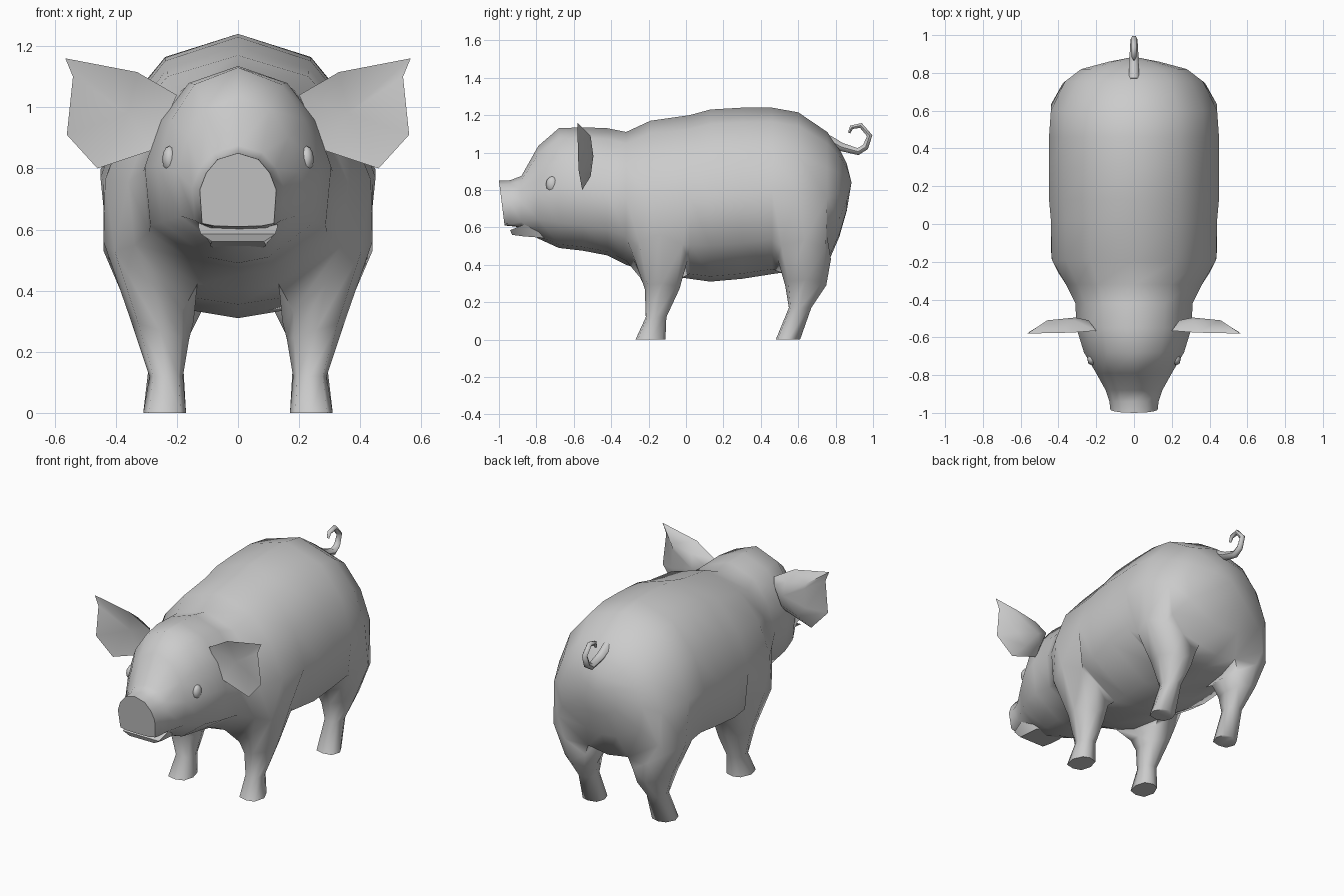
import bpy, bmesh, math
from mathutils import Vector

if "Cube" in bpy.data.objects:
    bpy.data.objects.remove(bpy.data.objects["Cube"])


def smooth(ob, angle):
    bpy.ops.object.select_all(action='DESELECT')
    ob.select_set(True)
    bpy.context.view_layer.objects.active = ob
    bpy.ops.object.shade_smooth_by_angle(angle=math.radians(angle))


def finish(bm, name, angle=50):
    bmesh.ops.recalc_face_normals(bm, faces=bm.faces[:])
    me = bpy.data.meshes.new(name)
    bm.to_mesh(me)
    bm.free()
    ob = bpy.data.objects.new(name, me)
    bpy.context.collection.objects.link(ob)
    smooth(ob, angle)
    return ob


def bridge(bm, a, b):
    n = len(a)
    for i in range(n):
        j = (i + 1) % n
        bm.faces.new((a[i], a[j], b[j], b[i]))


# half cross-section: width fraction, height fraction (top to bottom)
HALF = [(0, 1), (.53, .915), (.83, .73), (1, .5), (.94, .21), (.37, .03), (0, 0)]


def section(bm, y, w, top, bot, k=1.0, tilt=0.0):
    pts = [(u, t if t >= .5 else t * k) for u, t in HALF]
    if k < 1:  # squarer underside for the snout
        pts[5] = (.6, pts[5][1])
    pts += [(-u, t) for u, t in pts[5:0:-1]]
    return [bm.verts.new((u * w, y + tilt * (1 - t), bot + t * (top - bot))) for u, t in pts]


# body and head: y, half width, top, bottom, (flat underside, tilt)
RINGS = [
    (-1.0, .125, .85, .61, .2, .03),
    (-.94, .13, .852, .607, .2),
    (-.88, .15, .875, .60, .5),
    (-.79, .20, 1.035, .54),
    (-.68, .265, 1.13, .49),
    (-.55, .305, 1.135, .475),
    (-.42, .31, 1.13, .45),
    (-.32, .36, 1.11, .40),
    (-.19, .435, 1.17, .355),
    (.02, .44, 1.20, .325),
    (.13, .45, 1.23, .31),
    (.30, .45, 1.24, .325),
    (.46, .45, 1.24, .35),
    (.60, .44, 1.215, .37),
    (.755, .365, 1.11, .40),
    (.82, .28, 1.02, .55),
    (.86, .13, .94, .69),
]
# leg rings: z, inward-down slope, x0, x1, y0, y1
FRONT = [(.43, .13, .145, .44, -.275, .01), (.27, .03, .16, .35, -.22, -.035),
         (.12, 0, .18, .29, -.215, -.105), (0, 0, .17, .31, -.27, -.11)]
REAR = [(.43, .10, .12, .44, .49, .775), (.29, .03, .155, .35, .53, .75),
        (.17, 0, .18, .29, .55, .67), (0, 0, .17, .31, .48, .61)]
OCT = [(.75, -.85), (0, -1), (-.75, -.8), (-1, 0), (-.75, .8), (0, 1), (.6, .8), (1, 0)]

bm = bmesh.new()
rings = [section(bm, *r) for r in RINGS]
legs = [(7, FRONT), (12, REAR)]
holes = {(r + d, k) for r, _ in legs for d in (0, 1) for k in (3, 4, 7, 8)}
for i in range(len(rings) - 1):
    for k in range(12):
        if (i, k) not in holes:
            m = (k + 1) % 12
            bm.faces.new((rings[i][k], rings[i][m], rings[i + 1][m], rings[i + 1][k]))
bm.faces.new(rings[0])
rump = bm.verts.new((0, .885, .84))
for k in range(12):
    bm.faces.new((rings[-1][k], rings[-1][(k + 1) % 12], rump))

# legs grow out of the openings in the flanks
for r, rows in legs:
    for s in (1, -1):
        o, m, n = (3, 4, 5) if s > 0 else (9, 8, 7)
        a, b, c = rings[r:r + 3]
        prev = [a[o], a[m], a[n], b[n], c[n], c[m], c[o], b[o]]
        for z, slope, x0, x1, y0, y1 in rows:
            cx, cy, hx, hy = (x0 + x1) / 2, (y0 + y1) / 2, (x1 - x0) / 2, (y1 - y0) / 2
            cur = [bm.verts.new((s * (cx + u * hx), cy + v * hy, z + slope * u)) for u, v in OCT]
            bridge(bm, prev, cur)
            prev = cur
        bm.faces.new(prev)
finish(bm, "body_with_legs", 75)

# lower jaw
bm = bmesh.new()
prev = None
for y, wt, wb, top, bot in [(-.94, .122, .085, .585, .56), (-.88, .13, .09, .61, .552),
                            (-.79, .13, .09, .66, .545), (-.70, .10, .06, .66, .53)]:
    cur = [bm.verts.new(p) for p in ((wt, y, top), (wb, y + .01, bot), (-wb, y + .01, bot), (-wt, y, top))]
    if prev:
        bridge(bm, prev, cur)
    else:
        bm.faces.new(cur)
    prev = cur
bm.faces.new(prev)
finish(bm, "lower_jaw", 40)

# ears: cupped front, rounded back
EAR = [(.20, -.565, 1.04), (.33, -.575, 1.115), (.565, -.58, 1.16), (.54, -.58, 1.10),
       (.56, -.575, .91), (.46, -.555, .80), (.28, -.555, .86)]
for s, side in ((1, "left"), (-1, "right")):
    bm = bmesh.new()
    rim = [bm.verts.new((s * x, y, z)) for x, y, z in EAR]
    cup = bm.verts.new((s * .36, -.53, .98))
    mid = Vector((.30, -.50, .98))
    back, tip = [], bm.verts.new((s * .31, -.495, .98))
    for p in EAR:
        q = mid.lerp(Vector(p), .6)
        back.append(bm.verts.new((s * q.x, -.51, q.z)))
    n = len(rim)
    for i in range(n):
        bm.faces.new((rim[i], rim[(i + 1) % n], cup))
        bm.faces.new((back[i], back[(i + 1) % n], tip))
    bridge(bm, rim, back)
    finish(bm, side + "_ear", 60)

    # eye
    bm = bmesh.new()
    bmesh.ops.create_uvsphere(bm, u_segments=8, v_segments=6, radius=1)
    for v in bm.verts:
        v.co = Vector((s * .224 + v.co.x * .024, -.715 + v.co.y * .034, .83 + v.co.z * .043))
    finish(bm, side + "_eye", 60)

# curly tail
cu = bpy.data.curves.new("tail", 'CURVE')
cu.dimensions = '3D'
cu.bevel_depth = .026
cu.bevel_resolution = 1
cu.use_fill_caps = True
path = [(.76, 1.07, 1.1), (.83, 1.03, 1), (.92, 1.005, .85), (.96, 1.03, .75),
        (.982, 1.09, .65), (.935, 1.145, .6), (.885, 1.135, .5), (.872, 1.105, .3)]
sp = cu.splines.new('POLY')
sp.points.add(len(path) - 1)
for p, (y, z, r) in zip(sp.points, path):
    p.co = (0, y, z, 1)
    p.radius = r
tail = bpy.data.objects.new("tail", cu)
bpy.context.collection.objects.link(tail)
bpy.ops.object.select_all(action='DESELECT')
tail.select_set(True)
bpy.context.view_layer.objects.active = tail
bpy.ops.object.convert(target='MESH')
smooth(bpy.context.view_layer.objects.active, 60)
